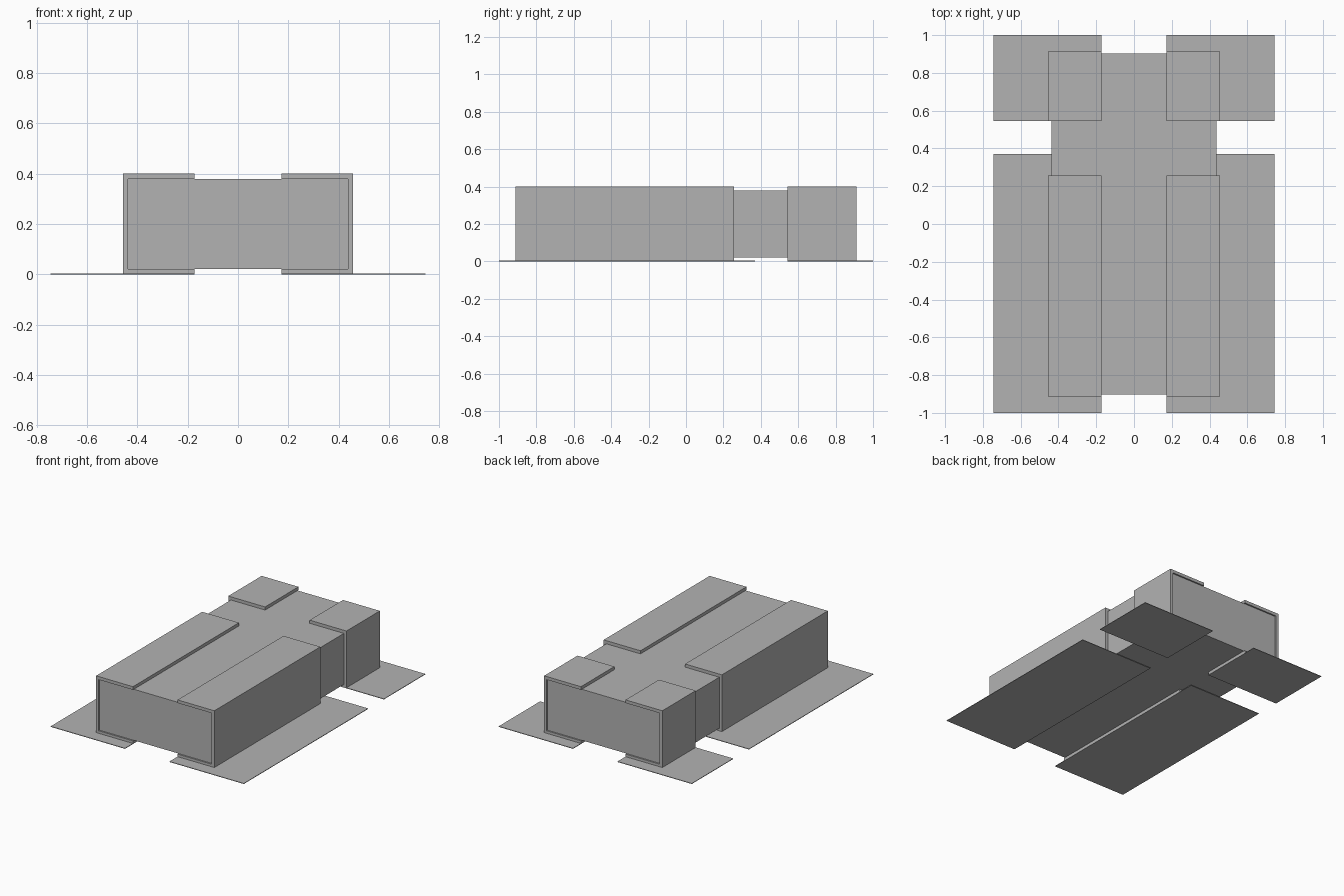
import bpy, bmesh

cube = bpy.data.objects.get("Cube")
if cube:
    bpy.data.objects.remove(cube, do_unlink=True)

# Single flat grey for everything
grey = bpy.data.materials.new("plain grey")
grey.use_nodes = True
colour = (0.45, 0.45, 0.45, 1)
grey.diffuse_color = colour
grey.node_tree.nodes["Principled BSDF"].inputs["Base Color"].default_value = colour


def extrude_profile(name, points, y0, y1):
    """Extrude a closed (x, z) profile from y0 to y1."""
    bm = bmesh.new()
    face = bm.faces.new([bm.verts.new((x, y0, z)) for x, z in points])
    moved = bmesh.ops.extrude_face_region(bm, geom=[face])["geom"]
    verts = [v for v in moved if isinstance(v, bmesh.types.BMVert)]
    bmesh.ops.translate(bm, verts=verts, vec=(0, y1 - y0, 0))
    bmesh.ops.recalc_face_normals(bm, faces=bm.faces)
    mesh = bpy.data.meshes.new(name)
    bm.to_mesh(mesh)
    bm.free()
    mesh.materials.append(grey)
    obj = bpy.data.objects.new(name, mesh)
    bpy.context.collection.objects.link(obj)
    return obj


def rect(x0, x1, z0, z1):
    return [(x0, z0), (x1, z0), (x1, z1), (x0, z1)]


INNER, CORE, OUTER, FLAP = 0.172, 0.436, 0.456, 0.745   # x positions
LOW, HIGH, TOP = 0.022, 0.378, 0.40                     # z positions

# Central block
extrude_profile("core_block", rect(-CORE, CORE, LOW, HIGH), -0.902, 0.902)

# C-shaped sleeves wrapped round the block's sides, open at both ends
sleeve = [(INNER, 0), (OUTER, 0), (OUTER, TOP), (INNER, TOP),
          (INNER, HIGH), (CORE, HIGH), (CORE, LOW), (INNER, LOW)]

# (section, sleeve y range, base plate y range)
sections = [("front", (-0.912, 0.256), (-1.0, 0.37)),
            ("back", (0.544, 0.912), (0.544, 1.0))]

for side, s in (("left", 1), ("right", -1)):
    for section, sleeve_y, plate_y in sections:
        extrude_profile(f"{section}_{side}_sleeve",
                        [(s * x, z) for x, z in sleeve], *sleeve_y)
        # Thin base plate under the sleeve, reaching outwards
        extrude_profile(f"{section}_{side}_base_plate",
                        [(s * x, z) for x, z in rect(INNER, FLAP, 0, 0.004)], *plate_y)
